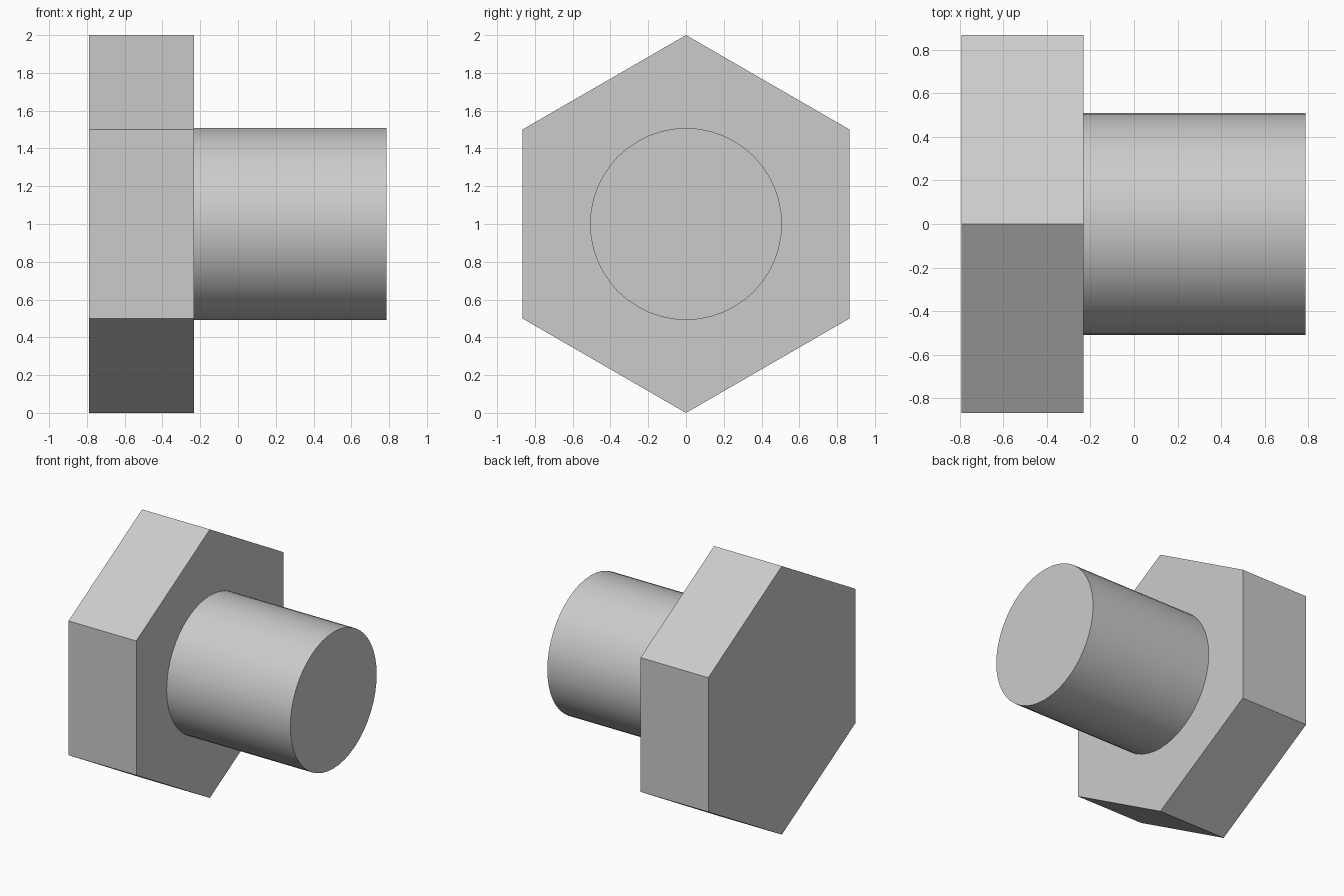
import bpy
import bmesh
from math import cos, sin, tau, radians

cube = bpy.data.objects.get("Cube")
if cube:
    bpy.data.objects.remove(cube, do_unlink=True)

# Single plain grey
grey = bpy.data.materials.new("light grey")
grey.use_nodes = True
grey.diffuse_color = (0.6, 0.6, 0.6, 1)
grey.node_tree.nodes["Principled BSDF"].inputs["Base Color"].default_value = grey.diffuse_color

AXIS_HEIGHT = 1.0


def prism_along_x(name, sides, radius, x_start, x_end):
    """Regular prism along x with one corner pointing straight up."""
    bm = bmesh.new()
    ring = []
    for i in range(sides):
        a = tau * i / sides
        ring.append(bm.verts.new((x_start, radius * sin(a), AXIS_HEIGHT + radius * cos(a))))
    base = bm.faces.new(ring)
    grown = bmesh.ops.extrude_face_region(bm, geom=[base], use_keep_orig=True)
    tip = [v for v in grown["geom"] if isinstance(v, bmesh.types.BMVert)]
    bmesh.ops.translate(bm, verts=tip, vec=(x_end - x_start, 0, 0))
    bmesh.ops.recalc_face_normals(bm, faces=bm.faces)
    mesh = bpy.data.meshes.new(name)
    bm.to_mesh(mesh)
    bm.free()
    mesh.materials.append(grey)
    obj = bpy.data.objects.new(name, mesh)
    bpy.context.collection.objects.link(obj)
    return obj


# Hexagonal head with flat faces
prism_along_x("hex_head", 6, 1.0, -0.79, -0.232)

# Round shank, smooth around the side with sharp ends
shank = prism_along_x("shank", 48, 0.508, -0.232, 0.787)
bpy.ops.object.select_all(action="DESELECT")
shank.select_set(True)
bpy.context.view_layer.objects.active = shank
bpy.ops.object.shade_smooth_by_angle(angle=radians(30))
